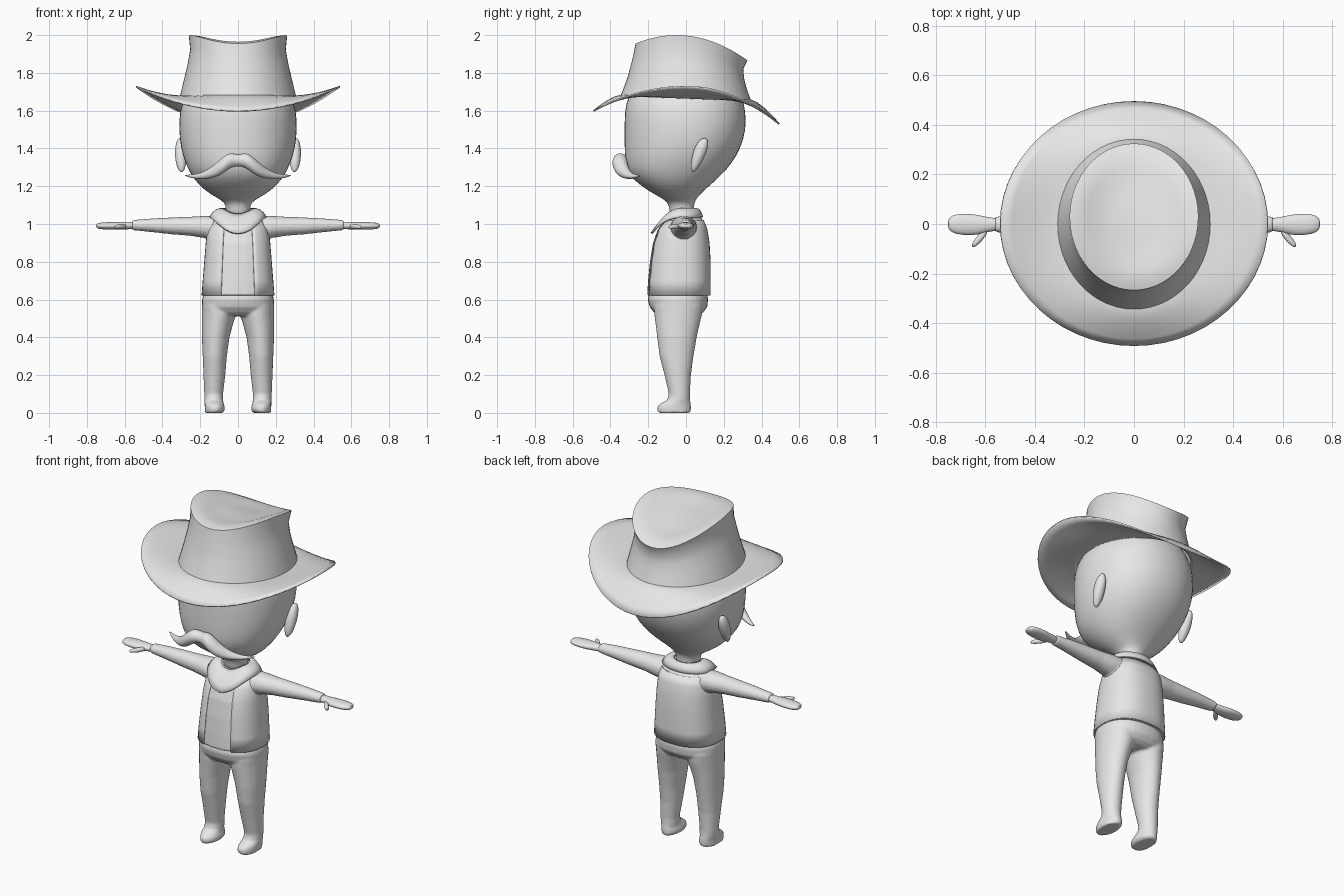
import bpy, bmesh, math
from mathutils import Vector

if "Cube" in bpy.data.objects:
    bpy.data.objects.remove(bpy.data.objects["Cube"])

GREY = bpy.data.materials.new("plain_grey")
GREY.diffuse_color = (0.8, 0.8, 0.8, 1)
GREY.use_nodes = True
GREY.node_tree.nodes["Principled BSDF"].inputs["Base Color"].default_value = GREY.diffuse_color


def finish(name, bm, angle=40, subsurf=0, merge=0, solid=0):
    """Turn a bmesh into a smooth-shaded object, with optional modifiers."""
    bmesh.ops.recalc_face_normals(bm, faces=bm.faces[:])
    me = bpy.data.meshes.new(name)
    bm.to_mesh(me)
    bm.free()
    me.materials.append(GREY)
    ob = bpy.data.objects.new(name, me)
    bpy.context.collection.objects.link(ob)
    bpy.ops.object.select_all(action='DESELECT')
    ob.select_set(True)
    bpy.context.view_layer.objects.active = ob
    bpy.ops.object.shade_smooth_by_angle(angle=math.radians(angle))
    if solid:
        m = ob.modifiers.new("thickness", 'SOLIDIFY')
        m.thickness, m.offset = solid, 0
    if merge:
        m = ob.modifiers.new("merge", 'REMESH')
        m.mode, m.voxel_size, m.use_smooth_shade = 'VOXEL', merge, True
        m = ob.modifiers.new("soften", 'SMOOTH')
        m.factor, m.iterations = 0.5, 6
    if subsurf:
        m = ob.modifiers.new("round", 'SUBSURF')
        m.levels = m.render_levels = subsurf
    return ob


def skin(bm, rows, closed=True, caps=True):
    """Bridge rows of points with quads."""
    vs = [[bm.verts.new(p) for p in row] for row in rows]
    n = len(vs[0])
    for a, b in zip(vs, vs[1:]):
        for i in range(n if closed else n - 1):
            j = (i + 1) % n
            bm.faces.new((a[i], a[j], b[j], b[i]))
    if caps:
        bm.faces.new(vs[0])
        bm.faces.new(vs[-1])


def ring(centre, u, v, n=24, p=2.0, start=0.0):
    """Rounded ring; begins at the -v side, start leaves a gap there."""
    row = []
    for i in range(n):
        a = start + (2 * math.pi - 2 * start) * i / (n - 1 if start else n)
        s, c = math.sin(a), -math.cos(a)
        su = math.copysign(abs(s) ** (2 / p), s)
        cv = math.copysign(abs(c) ** (2 / p), c)
        row.append(Vector(centre) + Vector(u) * su + Vector(v) * cv)
    return row


def upright(rows, cx=0, grow=0, **kw):
    """Rings stacked in z, each given as (z, half width, front y, back y)."""
    return [ring((cx, (f + b) / 2, z), (rx + grow, 0, 0), (0, (b - f) / 2 + grow, 0), **kw)
            for z, rx, f, b in rows]


def sideways(rows, s):
    """Rings along x, each given as (x, y, z, half depth, half height)."""
    return [ring((s * x, y, z), (0, ry, 0), (0, 0, rz), n=16) for x, y, z, ry, rz in rows]


# Head and neck
bm = bmesh.new()
skin(bm, upright([
    (1.03, .065, -.085, .045), (1.08, .064, -.088, .042), (1.115, .07, -.095, .045),
    (1.14, .115, -.135, .06), (1.17, .165, -.19, .088), (1.21, .212, -.25, .135),
    (1.26, .25, -.305, .19), (1.32, .28, -.325, .245), (1.4, .306, -.328, .292),
    (1.5, .316, -.328, .322), (1.6, .312, -.328, .318), (1.68, .285, -.31, .30),
    (1.76, .22, -.25, .25), (1.8, .12, -.15, .15)], p=2.15))
finish("head", bm, 60, subsurf=1)

# Ears
for s, side in ((1, "left"), (-1, "right")):
    bm = bmesh.new()
    bmesh.ops.create_uvsphere(bm, u_segments=20, v_segments=12, radius=1)
    for v in bm.verts:
        x, y, z = v.co
        w = .034 + .008 * z
        v.co = (s * (.303 + .03 * x + .004 * z), .068 + w * y + .03 * z, 1.365 + .09 * z)
    finish(side + "_ear", bm, 60)

# Moustache
half = [(.04, -.35, 1.34, .04, .042), (.075, -.35, 1.315, .042, .046),
        (.115, -.338, 1.285, .036, .038), (.16, -.315, 1.262, .028, .024),
        (.22, -.28, 1.248, .018, .013), (.285, -.24, 1.258, .003, .003)]
bm = bmesh.new()
path = [(-r[0],) + r[1:] for r in reversed(half)] + [(0, -.34, 1.335, .032, .028)] + half
skin(bm, sideways(path, 1))
finish("moustache", bm, 60, subsurf=1)

# Shirt with sleeves
torso = [(.622, .189, -.206, .127), (.7, .183, -.201, .127), (.8, .175, -.191, .127),
         (.9, .167, -.175, .121), (.97, .158, -.15, .11), (1.02, .138, -.112, .09),
         (1.055, .095, -.08, .062), (1.07, .06, -.06, .04)]
sleeve = [(.08, -.012, .985, .07, .055), (.17, -.012, .984, .068, .06),
          (.25, -.01, .988, .057, .051), (.35, -.007, .99, .049, .045),
          (.45, -.004, .993, .041, .037), (.56, -.002, .994, .032, .027)]
bm = bmesh.new()
skin(bm, upright(torso, n=32, p=2.4))
for s in (1, -1):
    skin(bm, sideways(sleeve, s))
finish("shirt", bm, merge=.007)

# Open vest
bm = bmesh.new()
skin(bm, upright(torso[:6], grow=.001, n=40, p=2.4, start=.41), closed=False, caps=False)
finish("vest", bm, solid=.006)

# Collar with a pointed front
bm = bmesh.new()
rows = []
for t in (0, .25, .5, .75, 1):
    row = []
    for i in range(40):
        a = 2 * math.pi * i / 40
        s, c = math.sin(a), math.cos(a)
        f = max(0, c) ** 2.5
        inner = Vector((.078 * s, -.02 - .072 * c, 1.075 - .025 * f))
        outer = Vector((.148 * s, -.02 - (.105 if c < 0 else .162) * c, 1.035 - .085 * f))
        q = inner.lerp(outer, t)
        q.z += .018 * math.sin(math.pi * t) * (1 - .5 * f)
        row.append(q)
    rows.append(row)
skin(bm, rows, caps=False)
finish("collar", bm, 60, solid=.012)

# Hands with thumbs
palm = [(.54, -.002, .993, .026, .02), (.58, -.002, .992, .028, .02), (.615, -.003, .99, .037, .021),
        (.65, -.003, .99, .044, .021), (.70, -.001, .99, .044, .02), (.735, 0, .99, .036, .017),
        (.752, 0, .99, .018, .01)]
thumb = [(.59, -.02, .988, .015, .012), (.61, -.045, .987, .02, .014),
         (.635, -.07, .985, .02, .013), (.655, -.088, .984, .01, .008)]
for s, side in ((1, "left"), (-1, "right")):
    bm = bmesh.new()
    skin(bm, sideways(palm, s))
    skin(bm, sideways(thumb, s))
    finish(side + "_hand", bm, 60, subsurf=1)

# Trousers: pelvis, legs and feet merged together
bm = bmesh.new()
skin(bm, upright([(.512, .15, -.14, .06), (.53, .18, -.168, .09), (.56, .191, -.192, .112),
                  (.6, .191, -.203, .117), (.635, .18, -.195, .112)], n=32, p=2.3))
leg = [(0, .046, -.143, .02), (.012, .053, -.154, .027), (.035, .053, -.152, .027),
       (.05, .05, -.135, .025), (.068, .05, -.1, .022), (.1, .05, -.091, .021),
       (.2, .058, -.114, .026), (.3, .064, -.14, .04), (.4, .073, -.153, .057),
       (.46, .081, -.16, .07), (.52, .09, -.168, .085), (.57, .085, -.17, .09)]
for s in (1, -1):
    rows = []
    for r in leg:
        outer = .175 + .016 * min(1, r[0] / .4)
        rows += upright([r], cx=s * (outer - r[1]))
    skin(bm, rows)
finish("trousers", bm, merge=.007)


# Hat: shared seam height where crown meets brim
def seam_z(c):
    return 1.668 + (.012 if c < 0 else -.014) * abs(c)


N = 56
ANG = [2 * math.pi * i / N for i in range(N)]


def oval(rx, f, b, a):
    return rx * math.sin(a), (f + b) / 2 - (b - f) / 2 * math.cos(a)


# Hat crown: tapered wall, then a dished top
def rim_z(y):
    return 2.0 - .95 * (y + .05) ** 2


bm = bmesh.new()
rows = []
for t, rx, f, b in ((0, .31, -.347, .345), (.33, .284, -.312, .32), (.55, .267, -.295, .308),
                    (.78, .253, -.279, .303), (1, .26, -.267, .325)):
    row = []
    for a in ANG:
        x, y = oval(rx, f, b, a)
        top = rim_z(oval(.26, -.267, .325, a)[1])
        z0 = seam_z(-math.cos(a)) - .004
        row.append((x, y, z0 + (top - z0) * t))
    rows.append(row)
for k, drop in ((.88, .004), (.72, .02), (.55, .04), (.35, .052), (.12, .056)):
    row = []
    for a in ANG:
        x, y = oval(.26 * k, .029 - .296 * k, .029 + .296 * k, a)
        row.append((x, y, rim_z(y) - drop))
    rows.append(row)
skin(bm, rows, caps=False)
bm.verts.ensure_lookup_table()
bm.faces.new(bm.verts[-N:])
finish("hat_crown", bm, 35)

# Hat brim: sides curl up, front and back dip
bm = bmesh.new()
rows = []
for t in (-.1, 0, .2, .4, .6, .8, 1):
    row = []
    for a in ANG:
        xi, yi = oval(.31, -.347, .345, a)
        xo, yo = oval(.54, -.49, .493, a)
        z0 = seam_z(-math.cos(a))
        edge = 1.728 - (.54 if yo < 0 else .82) * yo * yo
        row.append((xi + (xo - xi) * t, yi + (yo - yi) * t,
                    z0 + (edge - z0) * max(t, 0) ** 1.4))
    rows.append(row)
skin(bm, rows, caps=False)
finish("hat_brim", bm, 50, solid=.008)
